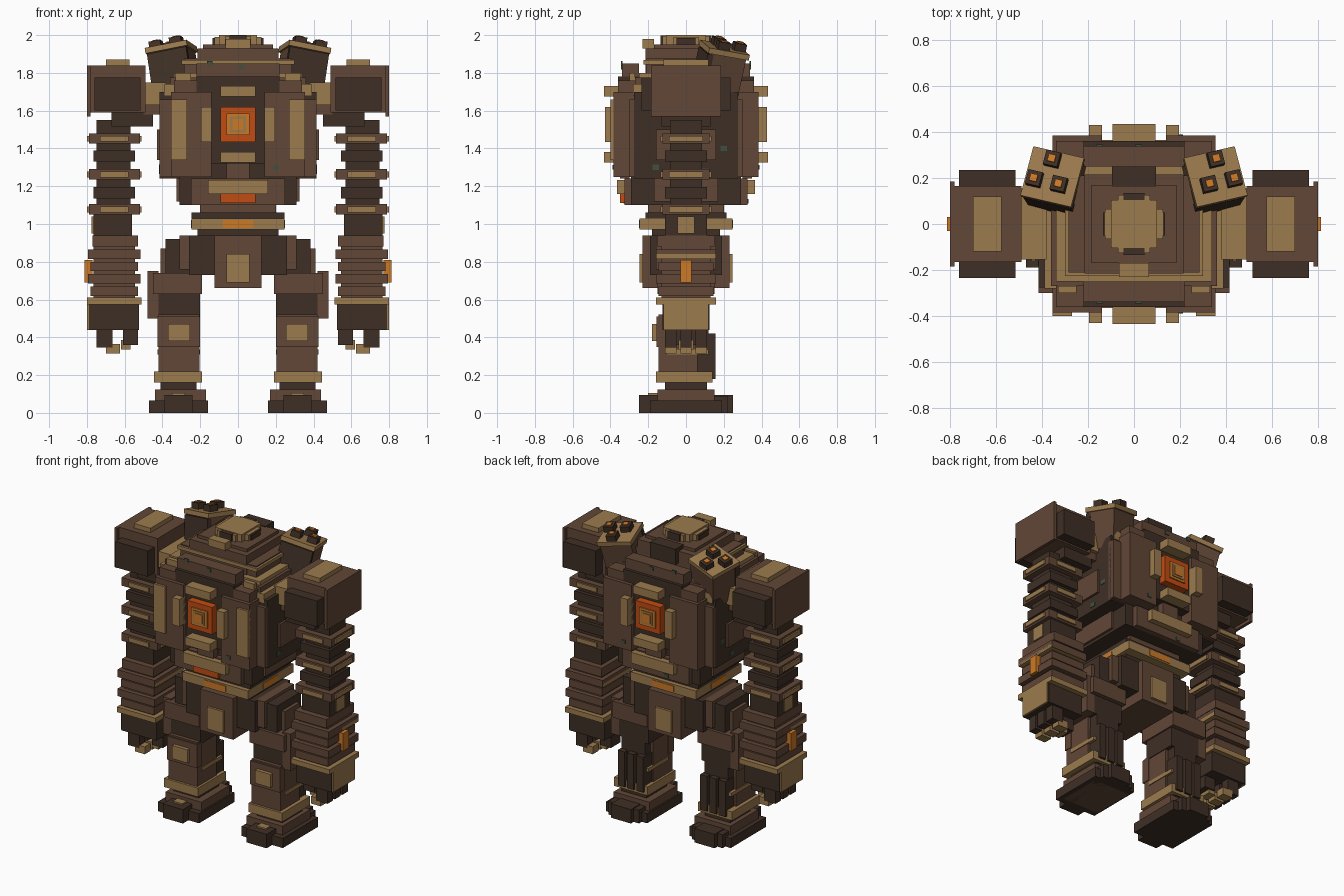
import bpy
import bmesh
from math import radians
from mathutils import Matrix, Vector

if "Cube" in bpy.data.objects:
    bpy.data.objects.remove(bpy.data.objects["Cube"])


def colour(name, hex_code):
    """Flat material from a display colour, converted to linear."""
    parts = [int(hex_code[i:i + 2], 16) / 255 for i in (0, 2, 4)]
    rgba = [((c + .055) / 1.055) ** 2.4 for c in parts] + [1]
    mat = bpy.data.materials.new(name)
    mat.use_nodes = True
    mat.diffuse_color = rgba
    bsdf = mat.node_tree.nodes["Principled BSDF"]
    bsdf.inputs["Base Color"].default_value = rgba
    bsdf.inputs["Roughness"].default_value = .8
    return mat


BROWN = colour("rust brown", "624737")
DARK = colour("dark iron", "3e2f25")
TAN = colour("worn brass", "9c7b4e")
RED = colour("ember orange", "c04c12")
AMBER = colour("amber glow", "cc7826")
MOSS = colour("dull moss", "40503f")


def block(name, mat, x, y, z, mirror="", matrix=Matrix()):
    """Box from ranges (a single number means plus and minus); mirror in x and/or y."""
    spans = [s if isinstance(s, tuple) else (-s, s) for s in (x, y, z)]
    low, high = (Vector(s[i] for s in spans) for i in (0, 1))
    for sx in (1, -1) if "x" in mirror else (1,):
        for sy in (1, -1) if "y" in mirror else (1,):
            bm = bmesh.new()
            bmesh.ops.create_cube(bm, size=1)
            place = Matrix.Translation((low + high) / 2) @ Matrix.Diagonal((high - low).to_4d())
            bm.transform(Matrix.Diagonal((sx, sy, 1, 1)) @ matrix @ place)
            bmesh.ops.recalc_face_normals(bm, faces=bm.faces)
            side = ("left_" if sx > 0 else "right_") if "x" in mirror else ""
            end = ("back_" if sy > 0 else "front_") if "y" in mirror else ""
            mesh = bpy.data.meshes.new(side + end + name)
            bm.to_mesh(mesh)
            bm.free()
            mesh.materials.append(mat)
            bpy.context.collection.objects.link(bpy.data.objects.new(mesh.name, mesh))


# Head: rounded hatch on stepped plates
block("hatch_wide", TAN, .125, .065, (1.93, 1.99))
block("hatch_long", TAN, .07, .125, (1.93, 1.995))
block("hatch_middle", TAN, .1, .105, (1.93, 2))
block("hatch_side_slot", DARK, (.1, .135), .05, (1.93, 1.985), "x")
block("hatch_end_slot", DARK, .045, (.1, .135), (1.93, 1.998), "y")
block("head_cap", BROWN, .185, .17, (1.9, 1.95))
block("head_base", BROWN, .215, .215, (1.78, 1.93))
block("head_brow", TAN, .065, (-.23, -.17), (1.93, 1.98))
block("head_rear_vent", DARK, .095, (.16, .25), (1.85, 1.955))

# Collar: brass edges alternating with brown steps
block("collar_upper_edge", TAN, .3, (-.225, .2), (1.845, 1.868))
block("collar_upper_step", BROWN, .285, .21, (1.8, 1.875))
block("collar_middle_edge", TAN, .34, .25, (1.775, 1.8))
block("collar_lower_step", BROWN, .36, .27, (1.74, 1.775))
block("collar_lower_edge", TAN, .39, .28, (1.68, 1.74))
block("collar_trim", TAN, (.25, .33), (-.3, -.27), (1.71, 1.8), "x")

# Torso
block("torso_core", DARK, .415, .275, (1.24, 1.7))
block("chest_column", DARK, .22, .36, (1.32, 1.78))
block("chest_panel", BROWN, (.14, .355), (.27, .385), (1.25, 1.7), "xy")
block("chest_top_bar", BROWN, .22, (.25, .34), (1.74, 1.85), "y")
block("chest_upper_panel", BROWN, (.22, .34), (.27, .36), (1.7, 1.76), "xy")
block("chest_corner", BROWN, (.33, .415), (.25, .3), (1.25, 1.66), "xy")
block("chest_pillar", TAN, (.27, .355), (-.4, -.36), (1.34, 1.66), "x")
block("side_rib", BROWN, (.4, .43), .16, (1.34, 1.5), "x")

# Reactors: nested glowing squares on front and back
block("reactor_frame", RED, .093, (.35, .41), (1.435, 1.62), "y")
block("reactor_ring", AMBER, .06, (.4, .418), (1.47, 1.585), "y")
block("reactor_gap", TAN, .042, (.41, .424), (1.485, 1.57), "y")
block("reactor_inner", AMBER, .03, (.42, .429), (1.498, 1.557), "y")
block("reactor_side_guard", TAN, (.14, .195), (.36, .43), (1.435, 1.62), "xy")
for z in (1.675, 1.325):
    block("reactor_guard", TAN, .093, (.34, .435), (z, z + .055), "y")

# Abdomen and belt
block("abdomen", DARK, .31, .29, (1.1, 1.35))
block("abdomen_plate", BROWN, .25, (.28, .325), (1.1, 1.24), "y")
block("abdomen_keel", BROWN, .06, (.3, .35), (1.24, 1.325), "y")
block("abdomen_side", BROWN, (.28, .325), .17, (1.12, 1.25), "x")
block("belly_vent", TAN, .16, (.3, .365), (1.158, 1.232), "y")
block("belly_glow", RED, .093, (-.35, -.3), (1.112, 1.158))
block("waist_upper", BROWN, .2, .2, (1.03, 1.1))
block("belt_edge", DARK, .245, .215, (1.03, 1.06))
block("belt", TAN, .245, .245, (.97, 1.03))
block("belt_front_light", AMBER, .08, (.24, .249), (.98, 1.02), "y")
block("belt_side_light", AMBER, (.24, .249), .08, (.98, 1.02), "x")
block("waist_lower", DARK, .215, .18, (.9, .97))

# Pelvis and hips
block("pelvis", DARK, .26, .19, (.73, .94))
block("pelvis_keel", BROWN, .125, .23, (.66, .94))
block("pelvis_badge", TAN, .06, (.22, .245), (.69, .84), "y")
block("hip_joint", DARK, (.2, .385), .13, (.68, .92), "x")
block("hip_strut", BROWN, (.25, .31), .16, (.76, .94), "x")
block("hip_side_plate", BROWN, (.37, .41), .08, (.74, .87), "x")

# Legs
block("thigh", BROWN, (.19, .45), .15, (.63, .74), "x")
block("thigh_guard", BROWN, (.42, .48), .12, (.5, .75), "x")
block("thigh_band", TAN, (.2, .43), .14, (.645, .665), "x")
block("knee", DARK, (.2, .42), .12, (.5, .65), "x")
block("shin", BROWN, (.205, .42), (-.145, .06), (.2, .52), "x")
block("shin_step", BROWN, (.2, .425), (-.155, -.1), (.35, .51), "x")
block("knee_badge", TAN, (.255, .37), (-.18, -.14), (.38, .47), "x")
for x in (.215, .285, .355):
    block("calf_strut", DARK, (x, x + .05), (.05, .155), (.18, .42), "x")
block("calf", DARK, (.225, .4), (.04, .12), (.16, .5), "x")
block("calf_band", TAN, (.2, .425), (-.1, .12), (.31, .335), "x")
block("ankle_band", TAN, (.19, .445), (-.16, .14), (.16, .22), "x")
block("ankle", DARK, (.22, .41), .11, (.12, .17), "x")

# Feet
block("foot_core", BROWN, (.17, .44), .15, (0, .125), "x")
block("foot_sole", DARK, (.16, .47), .19, (0, .065), "x")
block("foot_toe", DARK, (.24, .39), .25, (0, .095), "x")
block("toe_cap", TAN, (.28, .35), (-.2, -.15), (.08, .105), "x")
block("heel", DARK, (.2, .43), (.1, .22), (0, .09), "x")

# Shoulders
block("shoulder_link", TAN, (.38, .51), .155, (1.63, 1.75), "x")
block("shoulder_link_base", BROWN, (.38, .5), .13, (1.58, 1.63), "x")
block("shoulder_shell", BROWN, (.49, .795), .165, (1.59, 1.84), "x")
block("shoulder_armour", DARK, (.515, .76), .235, (1.6, 1.775), "x")
block("shoulder_outer_plate", BROWN, (.78, .8), .185, (1.57, 1.84), "x")
block("shoulder_cap", TAN, (.575, .7), .12, (1.83, 1.87), "x")
block("shoulder_under", DARK, (.45, .67), .13, (1.515, 1.6), "x")

# Arms: stacked rings around a narrow core; rows are height, thickness, half width, half depth
block("arm_core", DARK, (.57, .75), .085, (.55, 1.55), "x")
for z in (1.425, 1.235, 1.05):
    block("arm_cuff", BROWN, (.52, .79), .125, (z, z + .055), "x")
    block("arm_cuff_trim", TAN, (.51, .8), .09, (z + .012, z + .042), "x")
    block("arm_cuff_face", TAN, (.58, .73), .135, (z + .012, z + .042), "x")
for z in (1.33, 1.135):
    block("arm_disc", DARK, (.545, .765), .11, (z, z + .06), "x")
block("elbow", DARK, (.56, .765), .11, (.94, 1.05), "x")
block("elbow_plate", TAN, (.75, .775), .045, (.95, 1.04), "x")
block("forearm_top", BROWN, (.53, .77), .15, (.88, .94), "x")
block("forearm_collar", TAN, (.515, .795), .155, (.815, .84), "x")
for i in range(4):
    z = .62 + i * .065
    wide = .14 if i % 2 else .125
    block("forearm_ring", BROWN, (.655 - wide, .655 + wide), wide + .02, (z, z + .05), "x")
block("forearm_sleeve", BROWN, (.545, .765), .13, (.59, .88), "x")
block("forearm_light", AMBER, (.77, .813), .03, (.69, .81), "x")
block("wrist_band", TAN, (.51, .8), .16, (.575, .61), "x")

# Hands with blocky fingers
block("palm", DARK, (.525, .79), .125, (.44, .58), "x")
block("hand_guard", TAN, (.785, .8), .118, (.44, .575), "x")
for y in (-.08, 0, .08):
    reach = (y - .03, y + .03)
    block("finger", DARK, (.665, .75), reach, (.345, .45), "x")
    block("fingertip", TAN, (.625, .7), reach, (.315, .365), "x")
block("thumb", DARK, (.53, .61), .05, (.36, .45), "x")
block("thumb_tip", TAN, (.57, .62), .04, (.335, .385), "x")

# Launcher pods, tilted outward and back; origin at the centre of the lid
pod = (Matrix.Translation((.355, .205, 1.93)) @ Matrix.Rotation(radians(13), 4, "Z")
       @ Matrix.Rotation(radians(11), 4, "Y") @ Matrix.Rotation(radians(-10), 4, "X"))
block("pod_body", BROWN, .105, .1, (-.27, -.02), "x", pod)
block("pod_front", DARK, .108, (-.112, -.08), (-.24, -.03), "x", pod)
block("pod_lid", TAN, .115, .112, (-.025, .005), "x", pod)
block("pod_exhaust", RED, .06, (.02, .115), (-.31, -.26), "x", pod)
for x, y in ((.015, .072), (-.042, -.03), (.07, -.03)):
    tube = pod @ Matrix.Translation((x, y, 0))
    block("launch_tube", DARK, .032, .032, (0, .045), "x", tube)
    block("launch_tip", AMBER, .016, .016, (.04, .052), "x", tube)

# Moss flecks as thin plates on the front, back and sides
for x, z, y in ((.02, 1.83, .342), (-.15, 1.85, .342), (.2, 1.3, .387), (-.08, 1.12, .327)):
    block("moss_fleck", MOSS, (x - .014, x + .014), (y - .005, y + .003), (z - .012, z + .012), "y")
for y, z in ((-.16, 1.3), (.2, 1.4), (.1, 1.28)):
    block("moss_side_fleck", MOSS, (.41, .418), (y - .018, y + .018), (z - .014, z + .014), "x")
